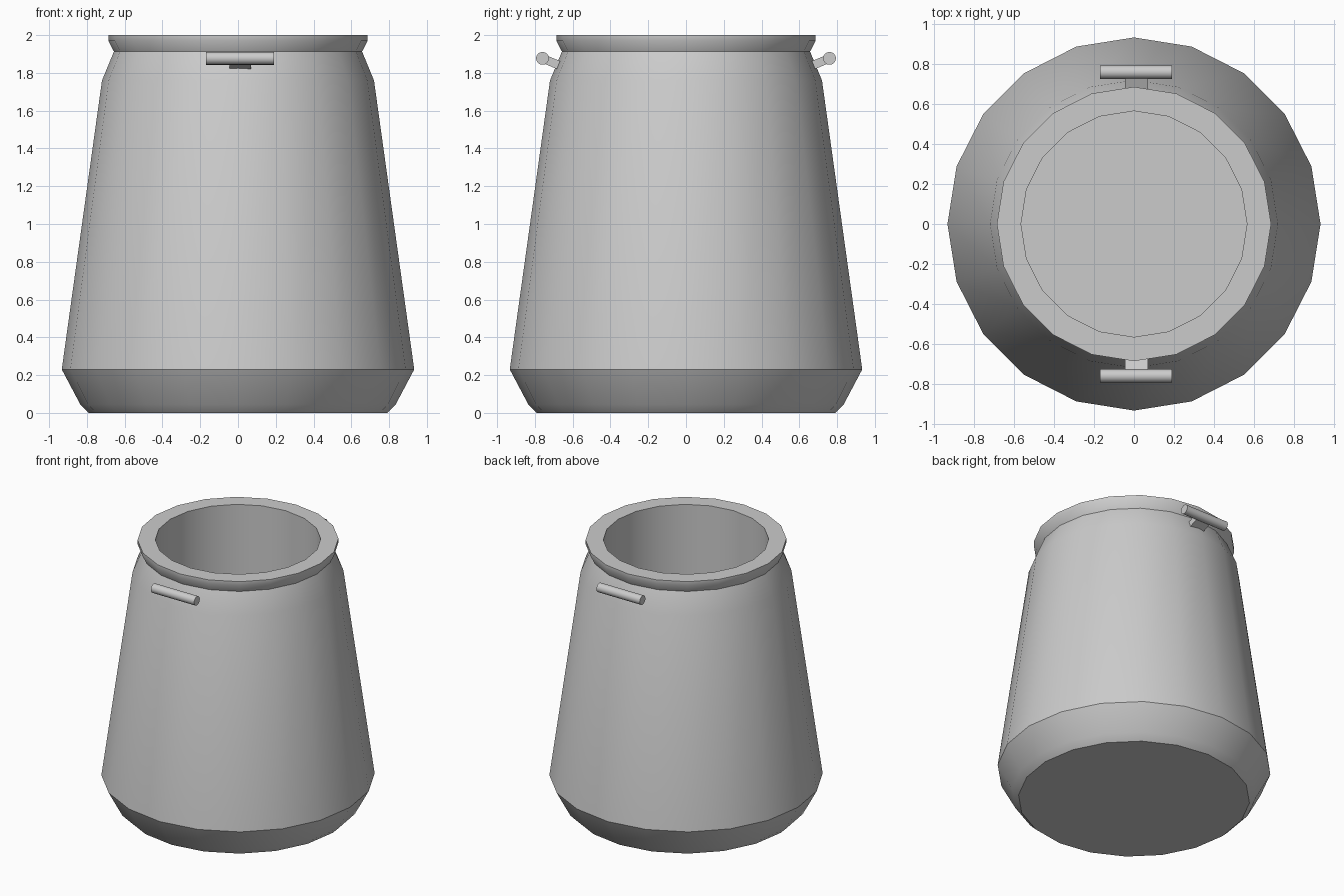
import bpy, math
from mathutils import Vector, Matrix

if "Cube" in bpy.data.objects:
    bpy.data.objects.remove(bpy.data.objects["Cube"], do_unlink=True)

grey = bpy.data.materials.new("plain_grey")
grey.use_nodes = True
colour = (0.6, 0.6, 0.6, 1)
grey.diffuse_color = colour
grey.node_tree.nodes["Principled BSDF"].inputs["Base Color"].default_value = colour


def finish(obj, name):
    obj.name = name
    obj.data.materials.append(grey)
    bpy.ops.object.select_all(action="DESELECT")
    obj.select_set(True)
    bpy.context.view_layer.objects.active = obj
    bpy.ops.object.shade_smooth_by_angle(angle=math.radians(30))


def lathe(name, profile, sides):
    """Spin (radius, height) points round z, capping both ends."""
    verts = [(r * math.cos(math.tau * i / sides), r * math.sin(math.tau * i / sides), z)
             for r, z in profile for i in range(sides)]
    faces = []
    for ring in range(len(profile) - 1):
        a, b = ring * sides, (ring + 1) * sides
        for i in range(sides):
            j = (i + 1) % sides
            faces.append((a + i, a + j, b + j, b + i))
    faces.append(tuple(reversed(range(sides))))
    faces.append(tuple(range(len(verts) - sides, len(verts))))
    mesh = bpy.data.meshes.new(name)
    mesh.from_pydata(verts, [], faces)
    obj = bpy.data.objects.new(name, mesh)
    bpy.context.collection.objects.link(obj)
    finish(obj, name)


# Hollow pot: foot, tapering body, shoulder, flared rim, inner wall and floor
lathe("pot_body", [(0.79, 0), (0.835, 0.045), (0.933, 0.23), (0.72, 1.76),
                   (0.657, 1.913), (0.686, 1.97), (0.686, 2.0),
                   (0.565, 2.0), (0.565, 0.12)], 20)

# Grip bars on slanted stems, front and back
for side, label in ((-1, "front"), (1, "back")):
    bpy.ops.mesh.primitive_cylinder_add(
        vertices=16, radius=0.034, depth=0.36,
        location=(0.01, side * 0.76, 1.877), rotation=(0, math.pi / 2, 0))
    finish(bpy.context.object, label + "_grip_bar")

    inner = Vector((0.012, side * 0.65, 1.831))
    outer = Vector((0.012, side * 0.755, 1.875))
    along = outer - inner
    bpy.ops.mesh.primitive_cube_add(size=1, location=(inner + outer) / 2)
    stem = bpy.context.object
    stem.data.transform(Matrix.Diagonal((0.115, along.length, 0.045, 1)))
    stem.rotation_euler.x = math.atan2(along.z, abs(along.y)) * side
    finish(stem, label + "_grip_stem")
